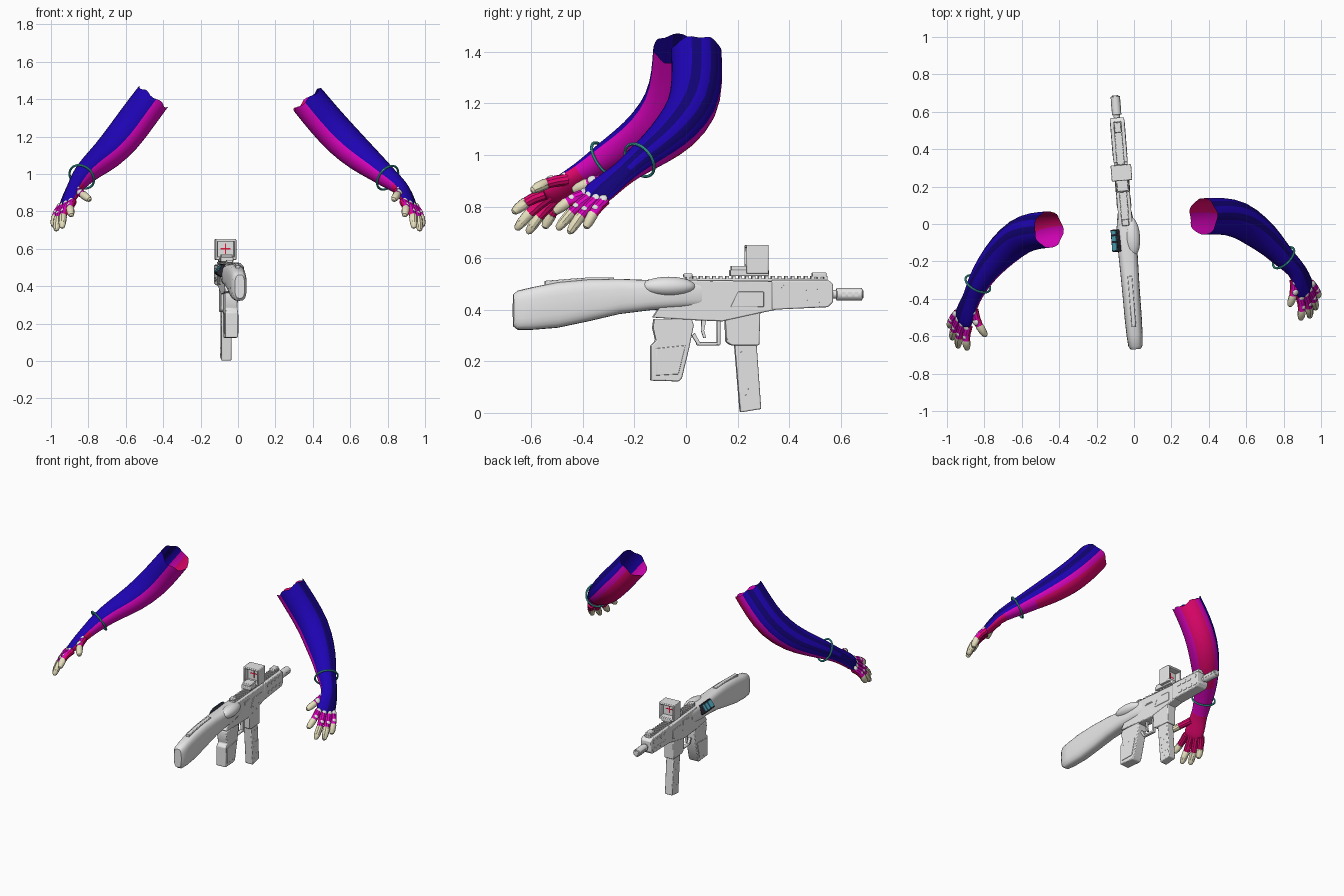
import bpy, bmesh, math
from mathutils import Matrix, Vector

if "Cube" in bpy.data.objects:
    bpy.data.objects.remove(bpy.data.objects["Cube"])


def material(name, *rgb):
    m = bpy.data.materials.new(name)
    m.diffuse_color = (*rgb, 1)
    m.use_nodes = True
    m.node_tree.nodes["Principled BSDF"].inputs["Base Color"].default_value = (*rgb, 1)
    return m


BLUE = material("sleeve blue", .013, .001, .45)
NAVY = material("stripe navy", .006, .001, .18)
MAGENTA = material("inner magenta", .75, .001, .54)
CRIMSON = material("palm crimson", .85, .002, .17)
CREAM = material("nail cream", .9, .84, .58)
GREY = material("body grey", .8, .8, .8)
BLACK = material("frame black", .02, .02, .03)
CYAN = material("screen cyan", .09, .45, .6)
TEAL = material("ring teal", .06, .56, .52)
RED = material("reticle red", .9, .01, .05)

# The long body is turned slightly about the vertical
GUN = Matrix.Translation((-.045, 0, 0)) @ Matrix.Rotation(.081, 4, 'Z')
parts = []


def finish(name, bm, mats, matrix=Matrix(), bevel=0):
    bmesh.ops.recalc_face_normals(bm, faces=bm.faces[:])
    mesh = bpy.data.meshes.new(name)
    bm.to_mesh(mesh)
    bm.free()
    for m in mats:
        mesh.materials.append(m)
    ob = bpy.data.objects.new(name, mesh)
    bpy.context.collection.objects.link(ob)
    ob.matrix_world = matrix
    if bevel:
        mod = ob.modifiers.new("bevel", 'BEVEL')
        mod.width, mod.segments, mod.limit_method = bevel, 2, 'ANGLE'
    parts.append(ob)
    return ob


def box(name, x, y, z, mat=GREY, bevel=.004, tilt=0):
    """Box from (low, high) ranges, optionally tilted about its long axis."""
    bm = bmesh.new()
    mid = Vector([(a + b) / 2 for a, b in (x, y, z)])
    size = Vector([b - a for a, b in (x, y, z)])
    bmesh.ops.create_cube(bm, size=1, matrix=Matrix.Diagonal((*size, 1)))
    place = GUN @ Matrix.Translation(mid) @ Matrix.Rotation(tilt, 4, 'Y')
    return finish(name, bm, [mat], place, bevel)


def prism(name, outline, half, bevel=.005):
    """Side outline in (y, z) extruded across x."""
    bm = bmesh.new()
    face = bm.faces.new([bm.verts.new((-half, y, z)) for y, z in outline])
    out = bmesh.ops.extrude_face_region(bm, geom=[face])["geom"]
    bmesh.ops.translate(bm, vec=(2 * half, 0, 0),
                        verts=[v for v in out if isinstance(v, bmesh.types.BMVert)])
    return finish(name, bm, [GREY], GUN, bevel)


def tube(name, y0, y1, z, r):
    bm = bmesh.new()
    bmesh.ops.create_cone(bm, cap_ends=True, segments=16, radius1=r, radius2=r, depth=y1 - y0)
    place = GUN @ Matrix.Translation((0, (y0 + y1) / 2, z)) @ Matrix.Rotation(math.pi / 2, 4, 'X')
    return finish(name, bm, [GREY], place, .003)


def skin(bm, rings, rule=lambda i, a: 0, caps=(True, True)):
    """Bridge rings of points; rule gives the material index."""
    loops = [[bm.verts.new(p) for p in ring] for ring in rings]
    n = len(loops[0])
    for i in range(len(loops) - 1):
        for k in range(n):
            j = (k + 1) % n
            f = bm.faces.new((loops[i][k], loops[i][j], loops[i + 1][j], loops[i + 1][k]))
            f.material_index = rule(i, 2 * math.pi * (k + .5) / n)
    for loop, cap, i in ((loops[0], caps[0], 0), (loops[-1], caps[1], len(loops) - 2)):
        if cap:
            bm.faces.new(loop).material_index = rule(i, 0)


def sweep(path, wide, thick, normal, sides):
    """Elliptic rings along a path, flat side facing the normal."""
    rings = []
    for i, c in enumerate(path):
        t = (path[min(i + 1, len(path) - 1)] - path[max(i - 1, 0)]).normalized()
        s = t.cross(normal).normalized()
        m = s.cross(t)
        angles = [2 * math.pi * k / sides for k in range(sides)]
        rings.append([c + m * math.cos(a) * thick[i] + s * math.sin(a) * wide[i] for a in angles])
    return rings


# ---- Arms ----
WIDE = (.1, .102, .102, .093, .075, .062, .05, .062, .066, .055)
THICK = (.098, .1, .1, .088, .07, .058, .042, .036, .03, .018)
HAND = [(-.87, -.4, .93), (-.893, -.455, .89), (-.913, -.51, .845), (-.924, -.535, .825)]
RIGHT = [(-.455, -.03, 1.41), (-.53, -.035, 1.31), (-.61, -.06, 1.2), (-.7, -.14, 1.1),
         (-.78, -.23, 1.04), (-.835, -.32, .985)]
LEFT = [(.37, .04, 1.4), (.46, .045, 1.29), (.56, .03, 1.18), (.66, -.04, 1.09),
        (.74, -.11, 1.03), (.8, -.18, .98)]
# Finger base and tip on the right hand
FINGERS = {"index": ((-.885, -.545, .85), (-.89, -.672, .775)),
           "middle": ((-.908, -.525, .842), (-.94, -.66, .71)),
           "ring": ((-.928, -.5, .832), (-.972, -.615, .695)),
           "little": ((-.943, -.475, .825), (-.985, -.55, .715)),
           "thumb": ((-.855, -.46, .905), (-.79, -.6, .86))}


def sleeve_rule(i, c, front):
    """Colour by ring, by turn away from the palm side, and by front or back."""
    if c > .1:
        upper_back = i <= 3 and c > .5 and not front
        return 3 if i >= 6 or upper_back else 2
    if i >= 6:
        return 1 if c < -.5 and not front else 0
    return 1 if not front and (c < -.9 or -.7 < c < -.4) else 0


def finger_rule(i, a):
    """Cream tip, crimson underside, magenta back."""
    if i >= 2:
        return 2
    return 0 if math.cos(a) > -.1 else 1


for side, start in (("right", RIGHT), ("left", LEFT)):
    flip = 1 if side == "right" else -1
    shift = 0 if side == "right" else .16

    def put(p):
        return Vector((p[0] * flip, p[1] + shift, p[2]))

    normal = Vector((.7 * flip, .2, -.67)).normalized()
    path = [Vector(p) for p in start] + [put(p) for p in HAND]
    rings = sweep(path, WIDE, THICK, normal, 16)
    # Ragged open cuff
    up = (path[0] - path[1]).normalized()
    rings[0] = [p + up * .018 * math.sin(k * 2.4) for k, p in enumerate(rings[0])]
    bm = bmesh.new()
    skin(bm, rings, lambda i, a: sleeve_rule(i, math.cos(a), math.sin(a) * flip > 0), (False, True))
    arm = finish(side + "_arm", bm, [BLUE, NAVY, MAGENTA, CRIMSON])
    arm.modifiers.new("smooth", 'SUBSURF').levels = 1

    # Thin wrist ring
    bpy.ops.mesh.primitive_torus_add(major_radius=.072, minor_radius=.006,
                                     major_segments=32, minor_segments=8)
    ring = bpy.context.object
    ring.name = side + "_wrist_ring"
    ring.data.materials.append(TEAL)
    ring.matrix_world = Matrix.Translation(path[5]) @ (path[6] - path[4]).to_track_quat('Z', 'Y').to_matrix().to_4x4()
    parts.append(ring)

    for label, (base, tip) in FINGERS.items():
        a, b = put(base), put(tip)
        if label == "thumb" and side == "left":
            b.x += .04
        steps = (0, .3, .57, .6, .83, .96, 1)
        line = [a.lerp(b, t) - normal * .014 * math.sin(math.pi * t) for t in steps]
        radii = (.023, .022, .02, .022, .02, .014, .005)
        bm = bmesh.new()
        skin(bm, sweep(line, radii, radii, normal, 10), finger_rule)
        finish(f"{side}_{label}_finger", bm, [CRIMSON, MAGENTA, CREAM])
        # Armour pads over the finger joints, larger on the thumb
        size = .024 if label == "thumb" else .018
        for n, t in enumerate((.04, .42)):
            bm = bmesh.new()
            bmesh.ops.create_uvsphere(bm, u_segments=10, v_segments=6, radius=size - .004 * n)
            spin = normal.to_track_quat('Z', 'Y').to_matrix().to_4x4()
            place = Matrix.Translation(a.lerp(b, t) - normal * (.016 + .011 * n)) @ spin @ Matrix.Diagonal((1, 1, .6, 1))
            finish(f"{side}_{label}_pad_{n}", bm, [GREY], place)

# ---- Stock: rounded loft of (y, low, high, half width) ----
STOCK = [(-.672, .335, .46, .026), (-.655, .322, .474, .038), (-.6, .322, .487, .043),
         (-.5, .33, .507, .046), (-.38, .355, .518, .047), (-.26, .383, .52, .049),
         (-.14, .398, .515, .052), (-.02, .405, .52, .05), (.06, .41, .51, .038)]


def squircle(y, low, high, half, n=24):
    pts = []
    for k in range(n):
        c, s = math.cos(2 * math.pi * k / n), math.sin(2 * math.pi * k / n)
        x = math.copysign(abs(c) ** .65, c) * half
        pts.append((x, y, (low + high) / 2 + math.copysign(abs(s) ** .65, s) * (high - low) / 2))
    return pts


bm = bmesh.new()
skin(bm, [squircle(*row) for row in STOCK])
finish("stock", bm, [GREY], GUN)
prism("stock_top_strip", [(-.55, .49), (-.28, .505), (-.28, .525), (-.4, .524), (-.55, .512)], .012, .003)
bm = bmesh.new()
bmesh.ops.create_uvsphere(bm, u_segments=20, v_segments=12, radius=1)
finish("side_pod", bm, [GREY], GUN @ Matrix.Translation((.03, -.07, .49)) @ Matrix.Diagonal((.042, .105, .038, 1)))

# Display on the other flank, facing out and up
box("display_housing", (-.07, -.035), (-.145, -.025), (.453, .515), BLACK, .004, .6)
for n, (y0, y1) in enumerate(((-.138, -.096), (-.088, -.06), (-.052, -.032))):
    box(f"display_screen_{n}", (-.071, -.064), (y0, y1), (.474, .516), CYAN, 0, .6)

# ---- Receiver and handguard ----
prism("receiver", [(-.13, .37), (.02, .36), (.14, .355), (.3, .39), (.35, .4), (.35, .51), (0, .515), (-.06, .48)], .036)
prism("handguard", [(.33, .4), (.55, .41), (.57, .43), (.57, .5), (.55, .515), (.33, .515)], .038)
box("top_rail", (-.02, .02), (-.01, .55), (.51, .522))
for k in range(22):
    box(f"rail_tooth_{k}", (-.022, .022), (k * .0255, k * .0255 + .013), (.52, .53), GREY, 0)
box("front_post", (-.018, .018), (.49, .545), (.525, .545))
box("rear_post", (-.018, .018), (-.01, .025), (.525, .54))
for row, z in enumerate((.486, .435)):
    for k in range(4):
        y = .375 + k * .045 + row * .008
        prism(f"vent_{row}_{k}", [(y, z - .011), (y + .024, z - .011), (y + .034, z),
                                  (y + .028, z + .011), (y + .004, z + .011), (y - .006, z)], .0395, 0)
prism("ejection_port", [(.085, .455), (.17, .455), (.17, .485), (.085, .485)], .0375, 0)
prism("port_cover", [(.09, .461), (.145, .461), (.145, .48), (.09, .48)], .039, 0)
prism("side_plate", [(.17, .41), (.3, .41), (.3, .47), (.2, .47)], .039, .003)

# Barrel and muzzle
tube("barrel", .55, .69, .46, .017)
tube("muzzle_brake", .585, .685, .46, .025)
for k in range(3):
    box(f"muzzle_slot_{k}", (-.0255, .0255), (.605 + k * .024, .619 + k * .024), (.452, .468), GREY, 0)

# ---- Grip, trigger, magazine ----
prism("grip", [(-.125, .365), (.02, .365), (.028, .34), (.01, .25), (-.018, .135), (-.03, .122),
               (-.138, .125), (-.138, .26), (-.118, .28), (-.13, .33)], .034)
prism("grip_panel", [(-.12, .25), (-.005, .262), (-.032, .15), (-.12, .145)], .037, .002)
box("guard_bottom", (-.012, .012), (.04, .13), (.262, .274))
box("guard_front", (-.012, .012), (.12, .133), (.262, .37))
prism("guard_rear", [(.022, .3), (.045, .262), (.055, .27), (.034, .31)], .012, 0)
prism("trigger", [(.06, .36), (.078, .36), (.07, .32), (.078, .29), (.068, .29), (.058, .32)], .007, 0)
prism("magazine_well", [(.15, .4), (.155, .275), (.175, .262), (.283, .262), (.287, .4)], .034)
prism("magazine", [(.187, .28), (.272, .28), (.291, .015), (.21, .002)], .027)
for r in range(8):
    for c in range(3):
        z = .035 + r * .028
        y = .222 + c * .023 - r * .0025 + (r % 2) * .006
        prism(f"magazine_dot_{r}_{c}", [(y, z), (y + .008, z + .004), (y + .008, z + .008), (y, z + .004)], .0275, 0)

# ---- Optic ----
box("optic_base", (-.035, .035), (.17, .32), (.53, .555))
box("optic_control", (-.03, .03), (.175, .24), (.55, .57))
for n, x in enumerate(((-.055, -.044), (.044, .055))):
    box(f"optic_wall_{n}", x, (.232, .317), (.545, .65))
box("optic_roof", (-.055, .055), (.232, .317), (.638, .652))
box("optic_floor", (-.055, .055), (.232, .317), (.54, .558))
box("optic_lens", (-.046, .046), (.27, .276), (.55, .645), GREY, 0)
box("reticle_bar", (-.027, .027), (.2685, .2775), (.597, .603), RED, 0)
box("reticle_post", (-.003, .003), (.2685, .2775), (.573, .627), RED, 0)

# Smooth shading with crisp edges
bpy.ops.object.select_all(action='DESELECT')
for ob in parts:
    ob.select_set(True)
bpy.context.view_layer.objects.active = parts[0]
bpy.ops.object.shade_smooth_by_angle(angle=math.radians(35))
